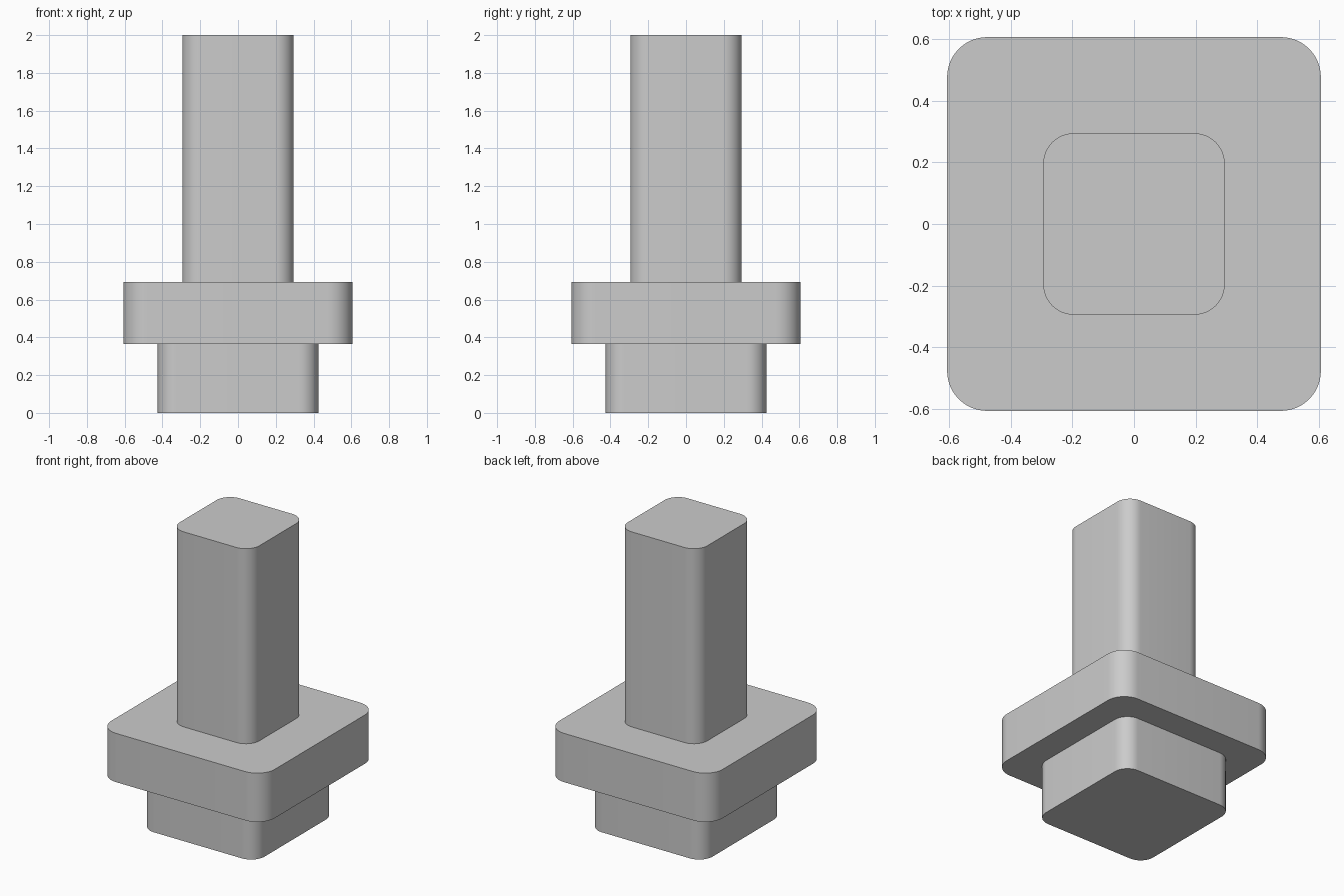
import bpy
import bmesh
from math import radians

cube = bpy.data.objects.get("Cube")
if cube:
    bpy.data.objects.remove(cube, do_unlink=True)

# Single plain grey finish
grey = bpy.data.materials.new("light grey")
grey.use_nodes = True
colour = (0.6, 0.6, 0.6, 1)
grey.diffuse_color = colour
grey.node_tree.nodes["Principled BSDF"].inputs["Base Color"].default_value = colour


def rounded_block(name, half, bottom, top, radius):
    """Square block with its four upright edges rounded."""
    bm = bmesh.new()
    bmesh.ops.create_cube(bm, size=1)
    for v in bm.verts:
        v.co.x *= 2 * half
        v.co.y *= 2 * half
        v.co.z = top if v.co.z > 0 else bottom
    upright = [e for e in bm.edges
               if abs(e.verts[0].co.z - e.verts[1].co.z) > 0.01]
    bmesh.ops.bevel(bm, geom=upright, offset=radius, offset_type='OFFSET',
                    segments=12, profile=0.5, affect='EDGES')
    mesh = bpy.data.meshes.new(name)
    bm.to_mesh(mesh)
    bm.free()
    mesh.materials.append(grey)
    obj = bpy.data.objects.new(name, mesh)
    bpy.context.collection.objects.link(obj)
    bpy.ops.object.select_all(action='DESELECT')
    obj.select_set(True)
    bpy.context.view_layer.objects.active = obj
    bpy.ops.object.shade_smooth_by_angle(angle=radians(30))
    return obj


# Foot, wide collar and tall shaft, stacked on one axis
rounded_block("foot", 0.425, 0, 0.365, 0.1)
rounded_block("collar", 0.607, 0.365, 0.692, 0.13)
rounded_block("shaft", 0.295, 0.692, 2, 0.1)
